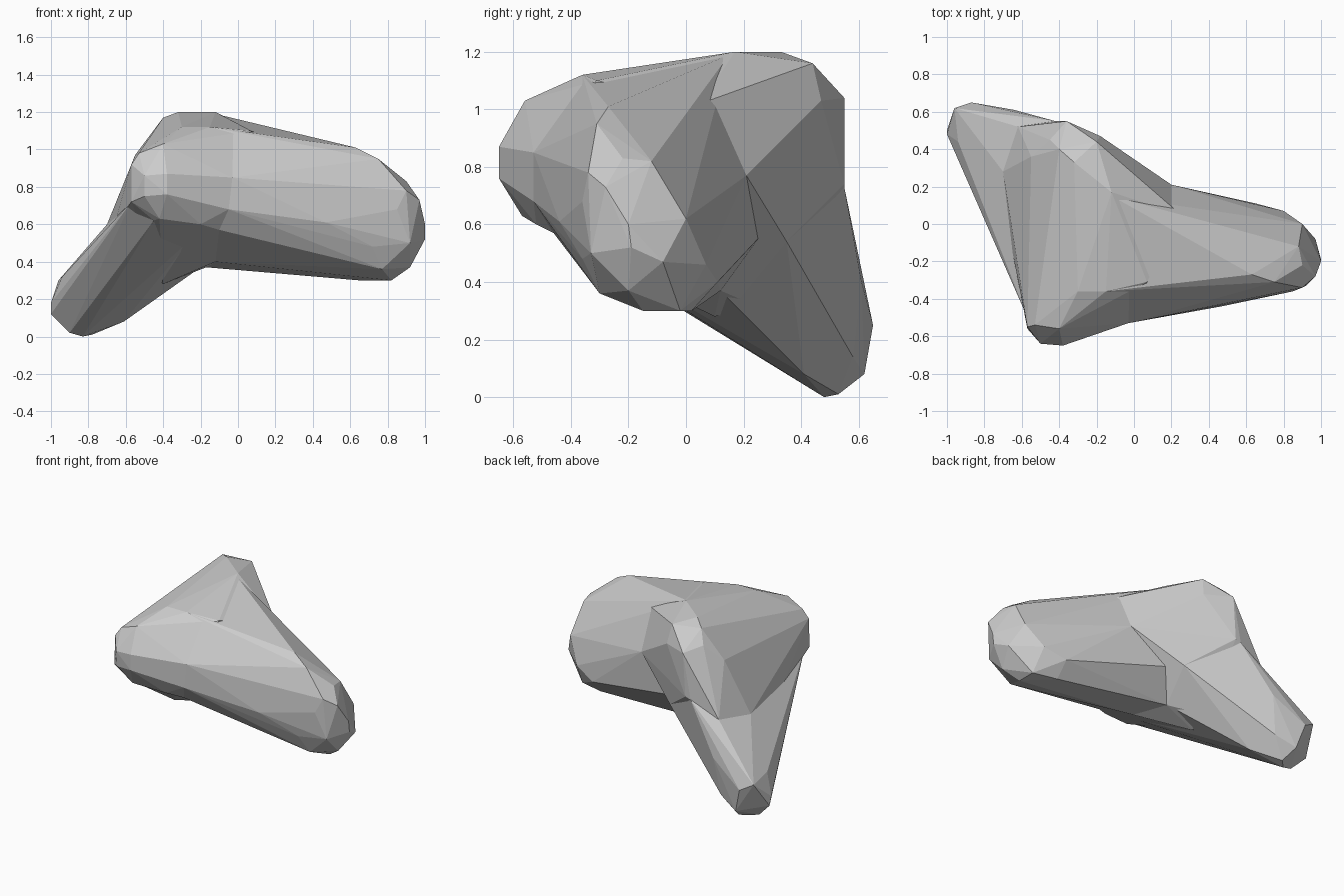
import bpy, bmesh

def hull(name, points):
    """Faceted convex block around a handful of corner points."""
    bm = bmesh.new()
    for p in points:
        bm.verts.new(p)
    res = bmesh.ops.convex_hull(bm, input=bm.verts[:])
    junk = {e for e in res["geom_interior"] + res["geom_unused"]
            if isinstance(e, bmesh.types.BMVert)}
    bmesh.ops.delete(bm, geom=list(junk), context='VERTS')
    bmesh.ops.dissolve_limit(bm, angle_limit=0.06, verts=bm.verts[:], edges=bm.edges[:])
    bmesh.ops.recalc_face_normals(bm, faces=bm.faces[:])
    me = bpy.data.meshes.new(name)
    bm.to_mesh(me)
    bm.free()
    ob = bpy.data.objects.new(name, me)
    bpy.context.collection.objects.link(ob)
    return ob

# front left bulge
lobe = [(-.50, -.64, .86), (-.38, -.65, .87), (-.38, -.65, .76), (-.50, -.63, .75),
        (-.57, -.56, .72), (-.57, -.55, .92), (-.53, -.54, .98), (-.40, -.56, 1.03),
        (-.42, -.57, .63), (-.20, -.52, .60)]
# upper back knob
knob = [(-.40, .40, 1.17), (-.32, .33, 1.2), (-.12, .17, 1.2), (-.20, .44, 1.16),
        (-.36, .55, 1.04), (-.18, .47, 1.03), (-.38, .55, .74), (-.45, .45, 1.08),
        (-.55, .36, .97)]
# upper front shoulder
shoulder = [(-.30, -.36, 1.12), (-.15, -.36, 1.12), (.07, -.31, 1.10),
            (-.03, -.53, .85), (-.05, -.53, .68), (-.10, -.46, .57)]
# section where the arm leaves the body
root = [(.25, .05, 1.02), (.20, .21, .77), (-.05, .25, .55),
        (-.17, .12, .37), (-.12, -.15, .40)]
# rounded right end
tip = [(.63, -.27, 1.01), (.75, -.31, .95), (.90, -.22, .83), (.88, -.12, .82),
       (.97, -.28, .73), (.90, -.34, .78), (.85, -.36, .68), (1, -.20, .60),
       (1, -.19, .52), (.97, -.08, .47), (.90, .0, .62), (.80, .07, .46),
       (.65, .11, .40), (.65, .02, .30), (.82, -.02, .30), (.82, -.15, .30),
       (.92, -.20, .37), (.77, -.30, .36), (.72, -.36, .48), (.92, -.33, .50),
       (.47, -.44, .61)]
# rounded lower left end
toe = [(-1, .50, .12), (-1, .48, .18), (-.96, .62, .30), (-.87, .65, .25),
       (-.94, .44, .32), (-.83, .48, 0), (-.78, .53, .01), (-.90, .47, .02),
       (-.61, .41, .08), (-.82, .62, .08), (-.78, .37, .18), (-.86, .33, .22),
       (-.64, .61, .40), (-.68, .58, .14)]
# section where the leg leaves the body
hip = [(-.70, .28, .60), (-.62, .52, .63), (-.42, .55, .73), (-.12, .35, .54),
       (-.35, .26, .31), (-.20, .12, .37), (-.40, .10, .28), (-.57, -.50, .72),
       (-.45, -.53, .62), (-.25, -.35, .52), (-.66, -.10, .60)]

body = hull("faceted_body", lobe + knob + shoulder + root + hip + [(.03, .30, .87)])
arm = hull("right_arm", [(-.12, .15, 1.19)] + shoulder + root + tip)
leg = hull("lower_leg", toe + hip)

# fuse the arm and the leg into the body
for part in (arm, leg):
    mod = body.modifiers.new("join", 'BOOLEAN')
    mod.operation = 'UNION'
    mod.solver = 'EXACT'
    mod.object = part
    bpy.context.view_layer.objects.active = body
    bpy.ops.object.modifier_apply(modifier=mod.name)
    bpy.data.objects.remove(part)

for p in body.data.polygons:
    p.use_smooth = False
